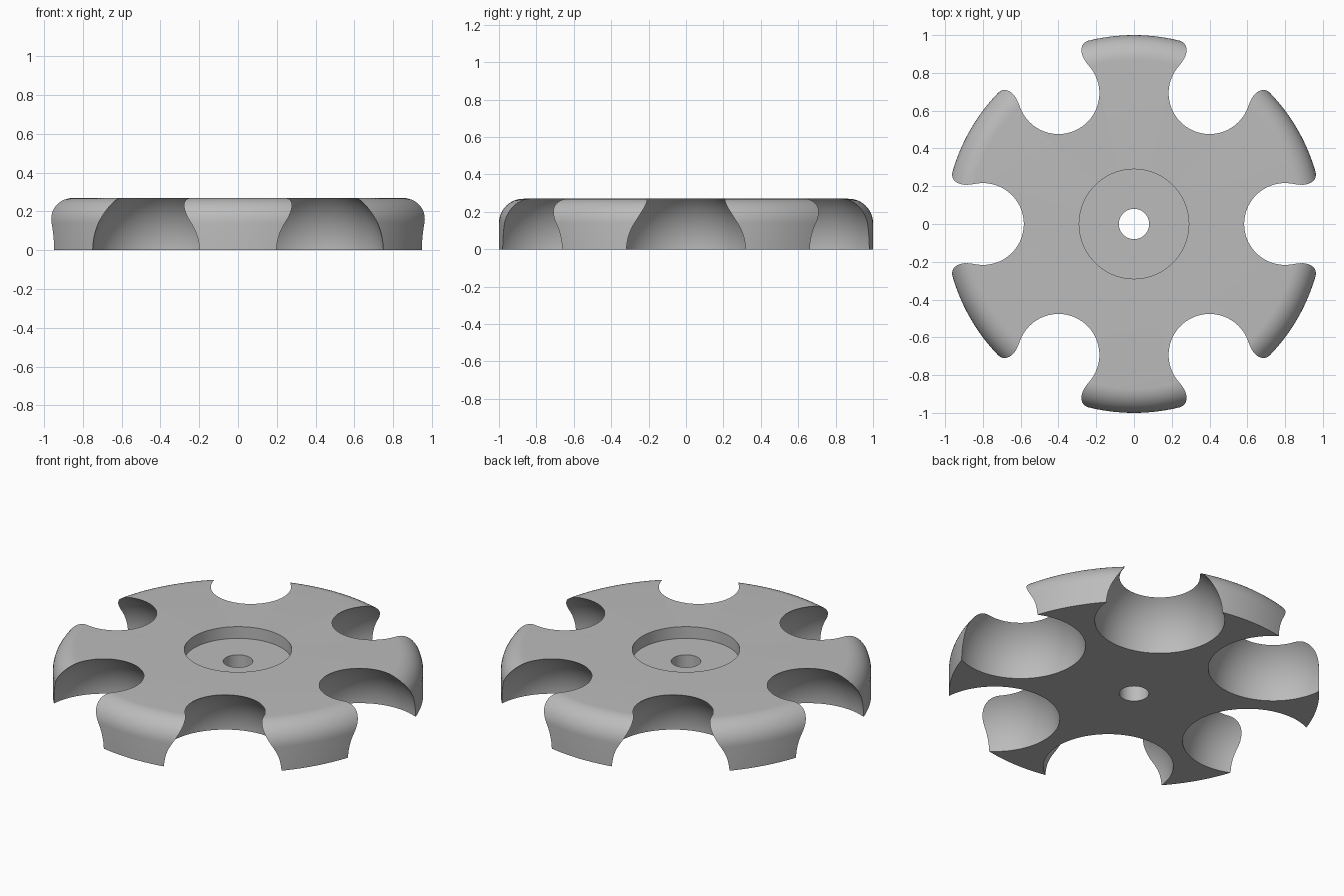
import bpy, bmesh, math

if "Cube" in bpy.data.objects:
    bpy.data.objects.remove(bpy.data.objects["Cube"])

H = 0.27        # wheel height
FILLET = 0.13   # rounded top rim
SEG = 180

grey = bpy.data.materials.new("plain grey")
grey.diffuse_color = (0.5, 0.5, 0.5, 1)
grey.use_nodes = True
grey.node_tree.nodes["Principled BSDF"].inputs["Base Color"].default_value = grey.diffuse_color


def lathe(name, profile):
    """Closed (radius, z) profile turned around z into a ring-shaped solid."""
    bm = bmesh.new()
    rings = []
    for i in range(SEG):
        a = 2 * math.pi * i / SEG
        rings.append([bm.verts.new((r * math.cos(a), r * math.sin(a), z)) for r, z in profile])
    n = len(profile)
    for i in range(SEG):
        p, q = rings[i], rings[(i + 1) % SEG]
        for j in range(n):
            k = (j + 1) % n
            bm.faces.new((p[j], q[j], q[k], p[k]))
    bmesh.ops.recalc_face_normals(bm, faces=bm.faces)
    me = bpy.data.meshes.new(name)
    bm.to_mesh(me)
    bm.free()
    ob = bpy.data.objects.new(name, me)
    bpy.context.collection.objects.link(ob)
    me.materials.append(grey)
    return ob


# Disc with bore, round recess on top and rounded upper rim
profile = [(0.08, 0), (1, 0)]
for i in range(13):
    a = math.pi / 2 * i / 12
    profile.append((1 - FILLET + FILLET * math.cos(a), H - FILLET + FILLET * math.sin(a)))
profile += [(0.29, H), (0.29, H - 0.07), (0.08, H - 0.07)]
wheel = lathe("notched_wheel", profile)

# Six ball-shaped scoops around the rim
bm = bmesh.new()
for i in range(6):
    a = math.radians(60 * i)
    new = bmesh.ops.create_uvsphere(bm, u_segments=96, v_segments=64, radius=0.351)["verts"]
    bmesh.ops.translate(bm, verts=new, vec=(0.8 * math.cos(a), 0.8 * math.sin(a), -0.006))
me = bpy.data.meshes.new("scoop_cutters")
bm.to_mesh(me)
bm.free()
me.materials.append(grey)
cutter = bpy.data.objects.new("scoop_cutters", me)
bpy.context.collection.objects.link(cutter)
cutter.hide_render = True

mod = wheel.modifiers.new("scoops", "BOOLEAN")
mod.operation = "DIFFERENCE"
mod.solver = "EXACT"
mod.object = cutter
bpy.context.view_layer.objects.active = wheel
wheel.select_set(True)
bpy.ops.object.modifier_apply(modifier=mod.name)
bpy.data.objects.remove(cutter)

bpy.ops.object.shade_smooth_by_angle(angle=math.radians(30))
